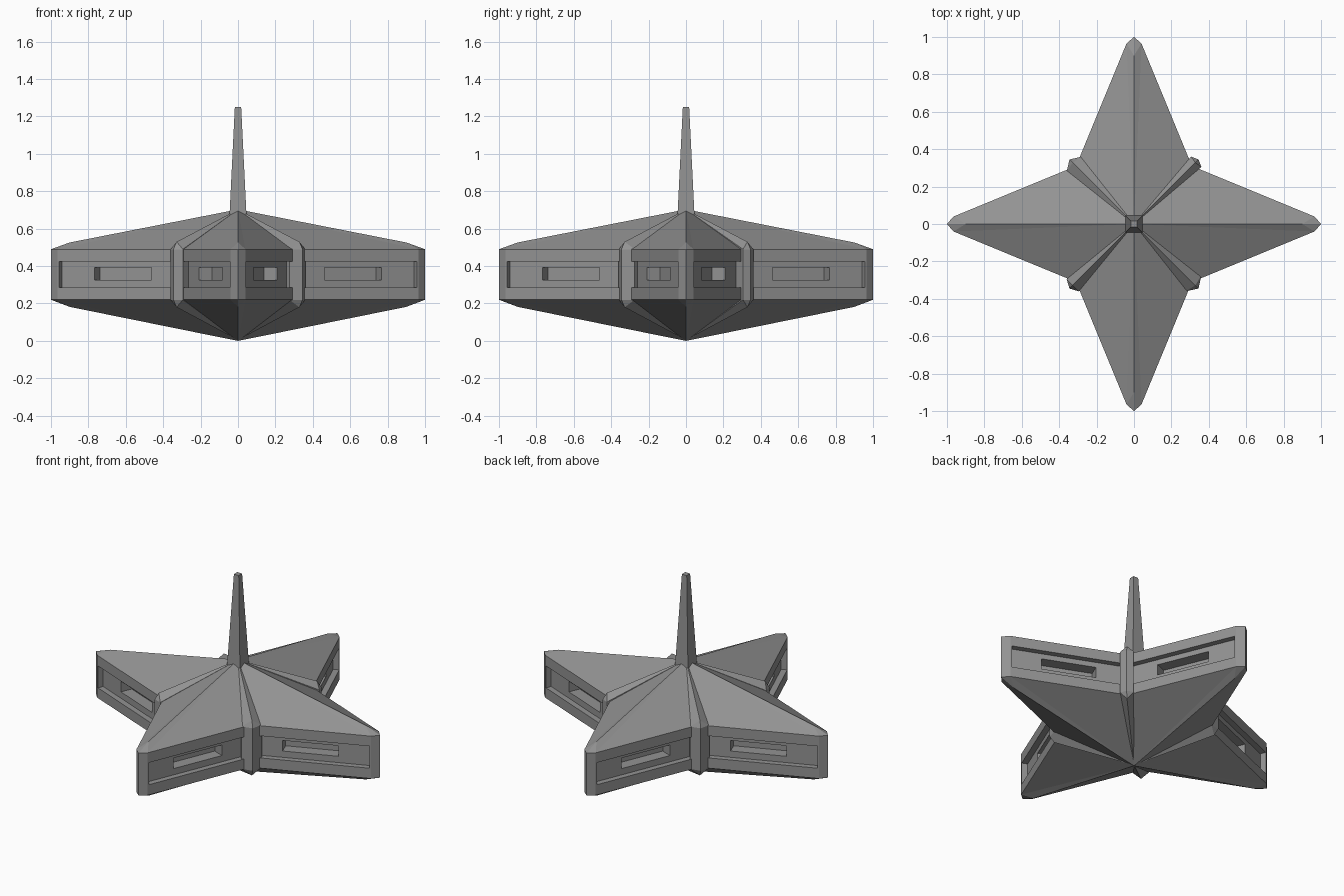
import bpy, bmesh
from math import pi
from mathutils import Matrix, Vector

if "Cube" in bpy.data.objects:
    bpy.data.objects.remove(bpy.data.objects["Cube"])

Z_LO, Z_HI = 0.22, 0.49
TIP, NOTCH = Vector((0.965, 0.04, 0)), Vector((0.31, 0.31, 0))

# Dark grey material shared by all parts
dark = bpy.data.materials.new("dark_grey")
dark.diffuse_color = (0.29, 0.29, 0.29, 1)
dark.use_nodes = True
dark.node_tree.nodes["Principled BSDF"].inputs["Base Color"].default_value = dark.diffuse_color


def finish(bm, name):
    bmesh.ops.recalc_face_normals(bm, faces=bm.faces[:])
    me = bpy.data.meshes.new(name)
    bm.to_mesh(me)
    bm.free()
    me.materials.append(dark)
    ob = bpy.data.objects.new(name, me)
    bpy.context.collection.objects.link(ob)
    return ob


def add_hull(bm, pts):
    tmp = bmesh.new()
    for p in pts:
        tmp.verts.new(p)
    bmesh.ops.convex_hull(tmp, input=tmp.verts[:])
    me = bpy.data.meshes.new("tmp")
    tmp.to_mesh(me)
    tmp.free()
    bm.from_mesh(me)
    bpy.data.meshes.remove(me)


# Four-pointed star hull with ridged top and underside
bm = bmesh.new()
outline = [(0.965, -0.04), (1, 0), (0.965, 0.04), (0.31, 0.31)]
rots = [Matrix.Rotation(k * pi / 2, 3, 'Z') for k in range(4)]
rings = []
for z, ridge_z, apex_z in ((Z_HI, 0.526, 0.703), (Z_LO, 0.182, 0.0)):
    ring = [bm.verts.new(r @ Vector((x, y, z))) for r in rots for x, y in outline]
    apex = bm.verts.new((0, 0, apex_z))
    for k, r in enumerate(rots):
        ridge = bm.verts.new(r @ Vector((0.9, 0, ridge_z)))
        prev, (a, b, c, d) = ring[4 * k - 1], ring[4 * k:4 * k + 4]
        for f in ((apex, prev, a), (apex, a, ridge), (ridge, a, b),
                  (ridge, b, c), (apex, ridge, c), (apex, c, d)):
            bm.faces.new(f)
    rings.append(ring)
hi, lo = rings
for i in range(16):
    bm.faces.new((lo[i - 1], lo[i], hi[i], hi[i - 1]))
hull = finish(bm, "star_hull")

# Long wall recesses and the deeper slots inside them
along = (NOTCH - TIP).normalized()
inward = Vector((-along.y, along.x, 0))


def cut(name, s0, s1, d0, d1, z0, z1):
    bm = bmesh.new()
    for r in rots:
        for side in (1, -1):
            pts = []
            for s in (s0, s1):
                for d in (d0, d1):
                    for z in (z0, z1):
                        p = TIP + along * s + inward * d
                        pts.append(r @ Vector((p.x, p.y * side, z)))
            add_hull(bm, pts)
    cutter = finish(bm, name)
    cutter.hide_render = True
    mod = hull.modifiers.new(name, 'BOOLEAN')
    mod.operation = 'DIFFERENCE'
    mod.solver = 'EXACT'
    mod.object = cutter
    bpy.context.view_layer.objects.active = hull
    bpy.ops.object.modifier_apply(modifier=name)
    bpy.data.objects.remove(cutter)


cut("recess_cutter", 0.01, 0.69, -0.02, 0.036, 0.285, 0.425)
cut("slot_cutter", 0.20, 0.53, 0.03, 0.11, 0.325, 0.392)

# Ribs filling the notches, tapering to the hull's upper and lower points
for k, (name, inner) in enumerate((("back_right_rib", 0.305), ("back_left_rib", 0.28),
                                   ("front_left_rib", 0.295), ("front_right_rib", 0.275))):
    bm = bmesh.new()
    pts = [(0, 0, 0.703), (0, 0, 0.004), (0.328, 0.328, 0.53), (0.328, 0.328, 0.18)]
    for z in (Z_LO, Z_HI):
        pts += [(0.36, inner, z), (0.345, 0.345, z), (inner, 0.36, z)]
    add_hull(bm, [rots[k] @ Vector(p) for p in pts])
    finish(bm, name)

# Tapered square spire
bm = bmesh.new()
add_hull(bm, [(x * w, y * w, z) for w, z in ((0.046, 0.66), (0.017, 1.25))
              for x in (-1, 1) for y in (-1, 1)])
finish(bm, "spire")
